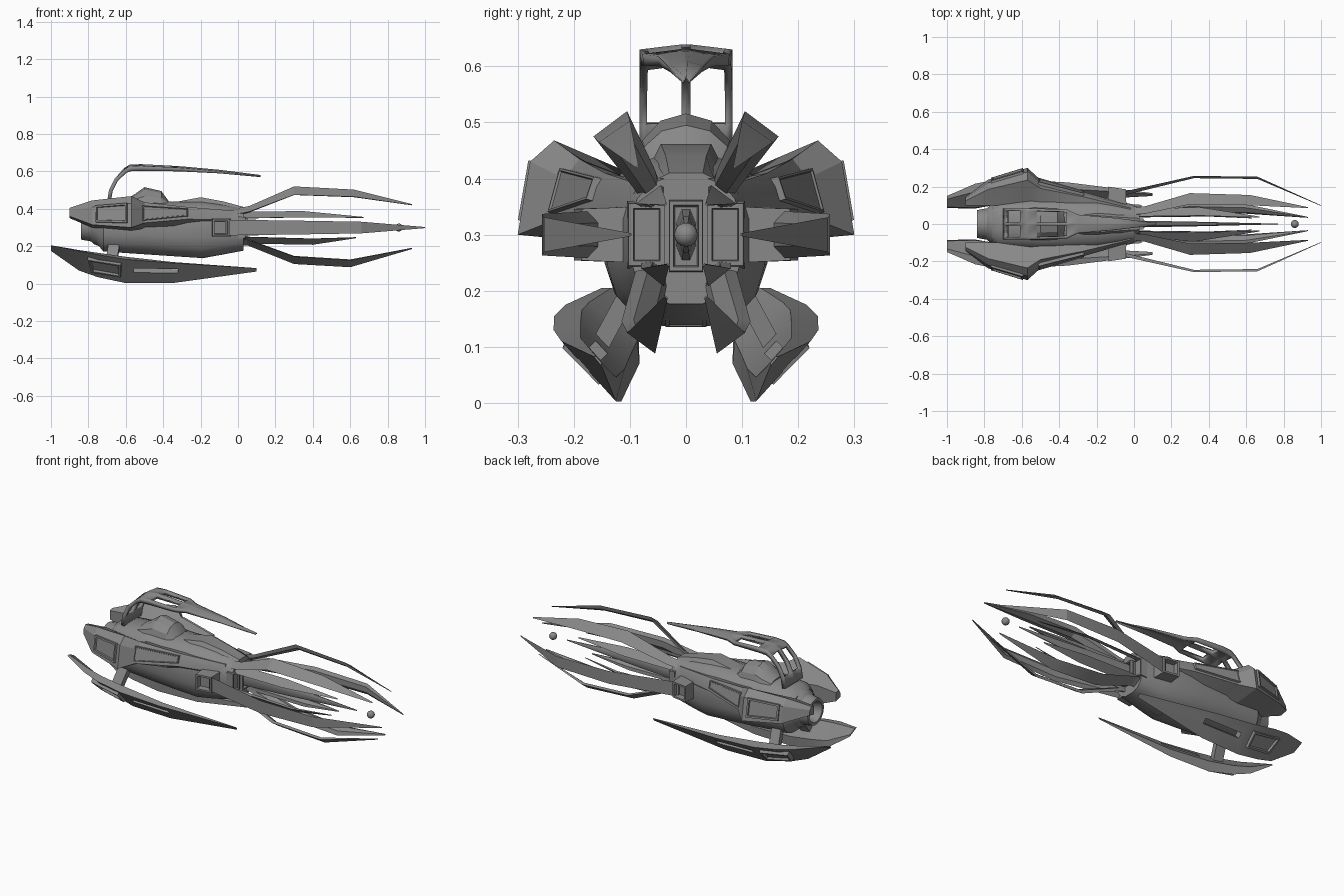
import bpy, bmesh, math
from mathutils import Vector

grey = bpy.data.materials.new("hull grey")
grey.diffuse_color = (0.25, 0.25, 0.25, 1)


def finish(bm, name, mirror=False, smooth=30):
    bmesh.ops.recalc_face_normals(bm, faces=bm.faces[:])
    me = bpy.data.meshes.new(name)
    bm.to_mesh(me)
    bm.free()
    ob = bpy.data.objects.new(name, me)
    bpy.context.collection.objects.link(ob)
    me.materials.append(grey)
    bpy.ops.object.select_all(action='DESELECT')
    bpy.context.view_layer.objects.active = ob
    ob.select_set(True)
    bpy.ops.object.shade_smooth_by_angle(angle=math.radians(smooth))
    if mirror:
        ob.modifiers.new("mirror", 'MIRROR').use_axis = (False, True, False)
    return ob


def loft(name, rings, mirror=False, smooth=30):
    """Skin closed rings of equal length and cap both ends."""
    bm = bmesh.new()
    vs = [[bm.verts.new(p) for p in r] for r in rings]
    n = len(vs[0])
    for a, b in zip(vs, vs[1:]):
        for i in range(n):
            bm.faces.new((a[i], a[(i + 1) % n], b[(i + 1) % n], b[i]))
    bm.faces.new(vs[0])
    bm.faces.new(vs[-1])
    return finish(bm, name, mirror, smooth)


def oval(x, w, zt, zb, n=16, power=0.75):
    """Rounded octagon-like ring across the hull."""
    c, h = (zt + zb) / 2, (zt - zb) / 2
    f = lambda v: math.copysign(abs(v) ** power, v)
    return [(x, w * f(math.cos(t)), c + h * f(math.sin(t)))
            for t in (2 * math.pi * (i + 0.5) / n for i in range(n))]


def blade(name, stations, inner=0.5):
    """Curved blade: outer edge a-b at each x, narrower inner face toward the axis."""
    rings = []
    for x, a, b, t in stations:
        a, b = Vector((x, *a)), Vector((x, *b))
        m = (a + b) / 2
        d = (Vector((x, 0, 0.3)) - m).normalized() * t
        rings.append([a, b, m + (b - m) * inner + d, m + (a - m) * inner + d])
    return loft(name, rings, True, 20)


def recessed(name, corners, out, height, rim, depth, mirror=True):
    """Raised panel with a sunken centre; corners lie on the surface."""
    bm = bmesh.new()
    out = Vector(out).normalized()
    lo = [bm.verts.new(Vector(c) - out * 0.03) for c in corners]
    mid = sum((Vector(c) for c in corners), Vector()) / 4
    hi = [bm.verts.new(mid + (Vector(c) - mid) * 0.92 + out * height) for c in corners]
    bm.faces.new(lo)
    for i in range(4):
        j = (i + 1) % 4
        bm.faces.new((lo[i], lo[j], hi[j], hi[i]))
    top = bm.faces.new(hi)
    bmesh.ops.recalc_face_normals(bm, faces=bm.faces[:])
    bmesh.ops.inset_region(bm, faces=[top], thickness=rim, depth=0)
    bmesh.ops.inset_region(bm, faces=[top], thickness=rim * 0.4, depth=-depth)
    return finish(bm, name, mirror, 10)


# Main hull and rear nozzle
loft("hull", [oval(*s) for s in (
    (-0.76, 0.10, 0.41, 0.22), (-0.72, 0.135, 0.435, 0.17), (-0.5, 0.147, 0.45, 0.155),
    (-0.35, 0.147, 0.44, 0.145), (-0.2, 0.142, 0.445, 0.135), (-0.1, 0.125, 0.43, 0.15),
    (0.03, 0.10, 0.405, 0.175))])
loft("nozzle", [oval(x, r, 0.31 + r, 0.31 - r, 24, 1) for x, r in (
    (-0.72, 0.12), (-0.77, 0.10), (-0.785, 0.085), (-0.84, 0.075), (-0.84, 0.06), (-0.79, 0.045))])

# Dorsal hump and cockpit dome
loft("dorsal_hump", [[(x, -w, 0.40), (x, -w * 0.6, z), (x, w * 0.6, z), (x, w, 0.40)] for x, w, z in (
    (-0.37, 0.07, 0.43), (-0.2, 0.075, 0.462), (-0.08, 0.06, 0.44), (0.03, 0.05, 0.41))])
loft("cockpit", [[(x, w * math.cos(t), 0.42 + (z - 0.42) * math.sin(t))
                  for t in (math.pi * i / 6 for i in range(7))] for x, w, z in (
    (-0.6, 0.08, 0.45), (-0.55, 0.09, 0.48), (-0.5, 0.09, 0.516),
    (-0.41, 0.085, 0.495), (-0.37, 0.07, 0.44))], False, 20)

# Side pods with sunken panels, a valley on the inner side, blending into the hull
loft("side_pod", [[(x, *p) for p in ring] for x, ring in (
    (-0.9, ((0.10, 0.40), (0.125, 0.405), (0.14, 0.39), (0.145, 0.36), (0.10, 0.35))),
    (-0.78, ((0.10, 0.41), (0.185, 0.445), (0.22, 0.41), (0.237, 0.315), (0.10, 0.30))),
    (-0.57, ((0.10, 0.385), (0.235, 0.468), (0.278, 0.43), (0.30, 0.30), (0.10, 0.28))),
    (-0.5, ((0.10, 0.40), (0.19, 0.435), (0.217, 0.40), (0.237, 0.325), (0.10, 0.29))),
    (-0.27, ((0.09, 0.40), (0.145, 0.41), (0.16, 0.385), (0.172, 0.345), (0.10, 0.30))),
    (-0.02, ((0.06, 0.39), (0.085, 0.39), (0.095, 0.37), (0.10, 0.34), (0.08, 0.32))))], True, 15)
recessed("pod_panel", [(-0.77, 0.218, 0.42), (-0.585, 0.273, 0.435), (-0.585, 0.293, 0.32),
                       (-0.77, 0.236, 0.325)], (-0.25, 0.95, 0.18), 0.010, 0.014, 0.016)
recessed("pod_rear_panel", [(-0.52, 0.220, 0.42), (-0.26, 0.154, 0.403), (-0.26, 0.168, 0.36),
                            (-0.52, 0.243, 0.335)], (0.2, 0.95, 0.25), 0.008, 0.006, 0.004)

# Side, front and belly bosses near the tentacle roots
recessed("side_boss", [(-0.14, 0.13, 0.35), (-0.04, 0.115, 0.35), (-0.04, 0.115, 0.25),
                       (-0.14, 0.13, 0.25)], (0, 1, 0), 0.07, 0.014, 0.03)
recessed("front_recess", [(0.03, 0.035, 0.36), (0.03, 0.105, 0.36), (0.03, 0.105, 0.24),
                          (0.03, 0.035, 0.24)], (1, 0, 0), 0.01, 0.012, 0.02)
recessed("front_centre", [(0.03, -0.032, 0.365), (0.03, 0.032, 0.365), (0.03, 0.032, 0.23),
                          (0.03, -0.032, 0.23)], (1, 0, 0), 0.02, 0.01, 0.02, False)
recessed("belly_panel", [(-0.05, -0.04, 0.17), (-0.05, 0.04, 0.17), (-0.2, 0.04, 0.142),
                         (-0.2, -0.04, 0.142)], (0.1, 0, -1), 0.008, 0.01, 0.012, False)

# Roof canopy: a strip carried on two rails and a centre post, with slots
bm = bmesh.new()
cols = (-1, -0.84, -0.1, 0.1, 0.84, 1)
rows = ((-0.70, 0.083, 0.44), (-0.69, 0.083, 0.50), (-0.66, 0.083, 0.56), (-0.61, 0.083, 0.618),
        (-0.58, 0.083, 0.637), (-0.52, 0.083, 0.64), (-0.36, 0.078, 0.632), (-0.3, 0.05, 0.628),
        (-0.1, 0.032, 0.61), (0.12, 0.006, 0.582))
grid = [[bm.verts.new((x, w * c, z - 0.01 * abs(c) * (x > -0.62))) for c in cols] for x, w, z in rows]
for r in range(len(rows) - 1):
    for c in range(5):
        if r in (1, 2, 5) and c in (1, 3):
            continue
        bm.faces.new((grid[r][c], grid[r][c + 1], grid[r + 1][c + 1], grid[r + 1][c]))
canopy = finish(bm, "canopy", False, 15)
group = canopy.vertex_groups.new(name="thickness")
for v in canopy.data.vertices:
    x = v.co.x
    group.add([v.index], 0.75 if x < -0.59 else min(1, 0.1 + 1.4 * (0.12 - x)), 'REPLACE')
sol = canopy.modifiers.new("thickness", 'SOLIDIFY')
sol.thickness = 0.027
sol.offset = -1
sol.vertex_group = "thickness"

# Lower wings with slot, panel and strut
wing = blade("lower_wing", (
    (-1.0, (0.085, 0.175), (0.15, 0.205), 0.008),
    (-0.85, (0.083, 0.07), (0.215, 0.175), 0.03),
    (-0.75, (0.10, 0.035), (0.235, 0.155), 0.04),
    (-0.6, (0.115, 0.003), (0.236, 0.13), 0.045),
    (-0.35, (0.125, 0.003), (0.222, 0.11), 0.03),
    (0.1, (0.15, 0.065), (0.165, 0.083), 0.004)), 0.65)
bpy.ops.mesh.primitive_cube_add(size=1, location=(-0.44, 0.18, 0.07), rotation=(math.radians(45), 0, 0))
cutter = bpy.context.object
cutter.name = "slot_cutter"
cutter.scale = (0.24, 0.03, 0.3)
cutter.hide_render = True
cutter.hide_set(True)
cut = wing.modifiers.new("slot", 'BOOLEAN')
cut.object = cutter
cut.operation = 'DIFFERENCE'
wing.modifiers.move(len(wing.modifiers) - 1, 0)
recessed("wing_panel", [(-0.81, 0.205, 0.138), (-0.62, 0.215, 0.108), (-0.62, 0.145, 0.037),
                        (-0.79, 0.13, 0.065)], (-0.1, 0.7, -0.7), 0.012, 0.014, 0.012)
loft("wing_strut", [[(x0 + dx, y + s, z + s) for dx, s in ((-0.03, -0.012), (0.03, -0.012),
                                                           (0.03, 0.012), (-0.03, 0.012))]
                    for x0, y, z in ((-0.66, 0.09, 0.22), (-0.68, 0.155, 0.10))], True)

# Tentacles: long blades around the front
blade("upper_tentacle", (
    (-0.02, (0.05, 0.40), (0.085, 0.37), 0.02), (0.06, (0.055, 0.415), (0.095, 0.385), 0.015),
    (0.3, (0.105, 0.52), (0.165, 0.475), 0.015), (0.62, (0.10, 0.503), (0.155, 0.465), 0.015),
    (0.93, (0.085, 0.425), (0.09, 0.42), 0.003)))
blade("side_tentacle", [(x, (y, 0.30 + h), (y, 0.30 - h), t) for x, y, h, t in (
    (-0.07, 0.17, 0.042, 0.02), (0.32, 0.257, 0.037, 0.012),
    (0.66, 0.253, 0.031, 0.012), (1.0, 0.10, 0.003, 0.003))])
blade("lower_tentacle", (
    (-0.02, (0.035, 0.20), (0.085, 0.235), 0.02), (0.05, (0.035, 0.205), (0.09, 0.235), 0.015),
    (0.3, (0.055, 0.105), (0.115, 0.145), 0.015), (0.6, (0.055, 0.088), (0.105, 0.125), 0.015),
    (0.93, (0.033, 0.185), (0.038, 0.19), 0.003)))
blade("inner_upper_tentacle", (
    (0.0, (0.04, 0.385), (0.08, 0.35), 0.015), (0.35, (0.045, 0.388), (0.09, 0.355), 0.012),
    (0.67, (0.035, 0.357), (0.04, 0.353), 0.003)))
blade("inner_lower_tentacle", (
    (0.0, (0.035, 0.215), (0.08, 0.25), 0.015), (0.4, (0.04, 0.208), (0.08, 0.24), 0.012),
    (0.63, (0.03, 0.243), (0.035, 0.247), 0.003)))
loft("centre_spike", [oval(x, w, 0.30 + h, 0.30 - h, 8, 1) for x, w, h in (
    (0.0, 0.02, 0.05), (0.3, 0.014, 0.035), (0.77, 0.002, 0.003))])

# Floating ball ahead of the spike
bm = bmesh.new()
bmesh.ops.create_uvsphere(bm, u_segments=20, v_segments=12, radius=0.021)
bmesh.ops.translate(bm, verts=bm.verts[:], vec=(0.86, 0, 0.30))
finish(bm, "ball")
